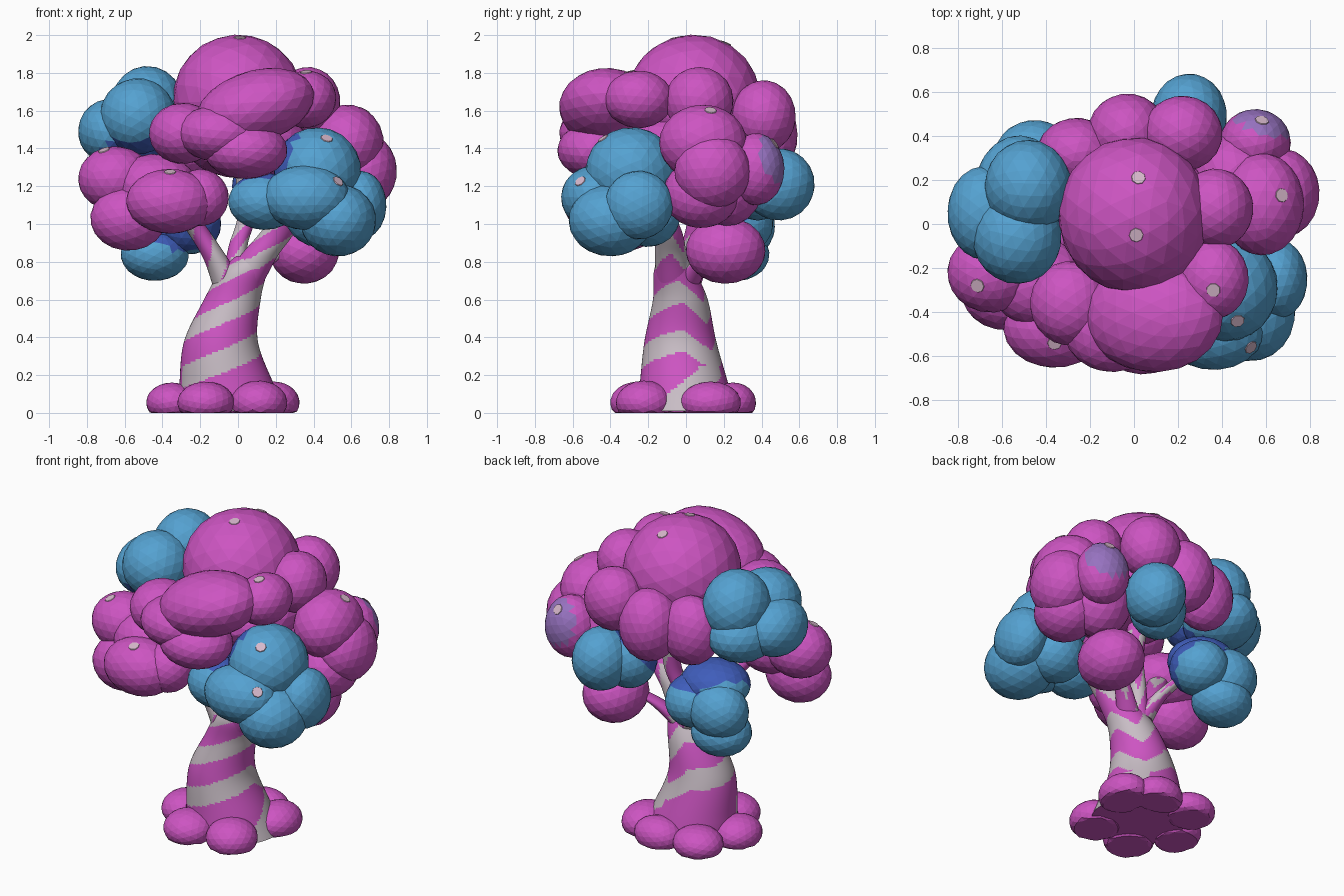
import bpy, bmesh, math, random
from math import cos, sin, tau
from mathutils import Matrix, Vector, Euler
from mathutils.bvhtree import BVHTree

random.seed(4)
if "Cube" in bpy.data.objects:
    bpy.data.objects.remove(bpy.data.objects["Cube"], do_unlink=True)


def material(name, r, g, b):
    m = bpy.data.materials.new(name)
    m.use_nodes = True
    m.diffuse_color = (r, g, b, 1)
    m.node_tree.nodes["Principled BSDF"].inputs["Base Color"].default_value = (r, g, b, 1)
    return m


MAGENTA = material("magenta", 0.61, 0.09, 0.54)
BLUE = material("sky blue", 0.09, 0.36, 0.64)
DARK = material("deep blue", 0.05, 0.11, 0.50)
PURPLE = material("soft purple", 0.31, 0.17, 0.53)
PALE = material("pale grey", 0.58, 0.51, 0.56)
SPOT = material("pale pink", 0.68, 0.48, 0.60)


def finish(bm, name, mats):
    mesh = bpy.data.meshes.new(name)
    bm.to_mesh(mesh)
    bm.free()
    for m in mats:
        mesh.materials.append(m)
    obj = bpy.data.objects.new(name, mesh)
    bpy.context.collection.objects.link(obj)
    return obj


def lobe(bm, centre, radii, tilt=0):
    # faceted ellipsoid with a random facet direction, tilted about y
    spin = Euler([random.uniform(0, tau) for _ in range(3)]).to_matrix().to_4x4()
    shape = (Matrix.Translation(centre) @ Matrix.Rotation(-tilt, 4, "Y")
             @ Matrix.Diagonal((*radii, 1)) @ spin)
    return bmesh.ops.create_icosphere(bm, subdivisions=3, radius=1.01, matrix=shape)["verts"]


foliage_points, foliage_faces = [], []


def clump(name, lobes, mats, patch=None):
    # rounded lobes; faces inside the patch sphere take the second colour
    bm = bmesh.new()
    for x, y, z, rx, ry, rz, *tilt in lobes:
        lobe(bm, (x, y, z), (rx, ry, rz), *tilt)
    bm.verts.index_update()
    start = len(foliage_points)
    foliage_points.extend(v.co.copy() for v in bm.verts)
    for f in bm.faces:
        foliage_faces.append([start + v.index for v in f.verts])
        if patch and (f.calc_center_median() - Vector(patch[:3])).length < patch[3]:
            f.material_index = 1
    finish(bm, name, mats)


# Foliage: magenta crown with its skirt of lobes
clump("crown", [
    (0, .04, 1.67, .34, .35, .33),
    (.09, -.42, 1.62, .32, .25, .19, .3), (.36, -.25, 1.66, .16, .18, .15, .3),
    (-.29, -.36, 1.48, .18, .19, .16), (-.1, -.47, 1.48, .22, .2, .15),
    (.04, -.48, 1.39, .22, .2, .15)], [MAGENTA])
clump("crown_skirt", [
    (.37, .07, 1.65, .17, .18, .18),
    (.22, .41, 1.57, .18, .17, .19), (-.03, .41, 1.47, .18, .18, .22),
    (-.26, .32, 1.46, .18, .16, .21), (.05, 0, 1.42, .33, .35, .18)], [MAGENTA])

# Foliage: magenta side clumps
clump("left_clump", [
    (.58, .09, 1.43, .19, .23, .2), (.58, .08, 1.16, .18, .2, .18),
    (.67, .14, 1.28, .17, .2, .2), (.55, .37, 1.29, .16, .15, .19),
    (.45, .22, 1.25, .2, .2, .26)], [MAGENTA, PURPLE], (.61, .53, 1.36, .16))
clump("left_low_clump", [(.35, .21, .86, .185, .21, .175)], [MAGENTA])
clump("right_front_clump", [
    (-.65, -.22, 1.24, .195, .18, .17), (-.58, -.31, 1.03, .2, .17, .17),
    (-.36, -.47, 1.12, .23, .18, .17), (-.2, -.42, 1.14, .15, .15, .15),
    (-.44, -.26, 1.2, .22, .2, .17)], [MAGENTA])

# Foliage: blue clumps with deep blue inner sides
clump("left_front_blue", [
    (.42, -.29, 1.28, .23, .24, .23), (.14, -.39, 1.12, .19, .17, .15),
    (.36, -.48, 1.14, .23, .18, .17), (.53, -.4, 1.02, .2, .22, .19),
    (.65, -.25, 1.1, .135, .18, .18), (.43, -.2, 1.05, .18, .17, .17)],
    [BLUE, DARK], (.1, -.28, 1.38, .25))
clump("right_upper_blue", [
    (-.48, .17, 1.62, .195, .21, .215), (-.53, -.06, 1.57, .2, .21, .2),
    (-.68, .05, 1.49, .165, .21, .17), (-.52, .16, 1.46, .2, .24, .17)],
    [BLUE, DARK], (-.53, -.06, 1.28, .23))
clump("right_back_blue", [
    (-.44, .27, .84, .18, .17, .14), (-.45, .31, .99, .18, .16, .17),
    (-.26, .28, 1.0, .17, .18, .16), (-.35, .2, 1.1, .21, .19, .14)],
    [BLUE, DARK], (-.26, .12, 1.14, .29))
clump("back_blue", [
    (.25, .49, 1.21, .17, .19, .19), (.14, .38, 1.2, .17, .16, .18)],
    [BLUE, DARK], (.1, .25, 1.3, .23))

# Pale spots lying on the upper foliage
canopy = BVHTree.FromPolygons(foliage_points, foliage_faces)
bm = bmesh.new()
for x, y in [(.02, .21), (.01, -.05), (-.71, -.28), (-.36, -.54), (.36, -.3),
             (.67, .13), (.58, .47), (.47, -.44), (.53, -.56)]:
    hit, normal, _, _ = canopy.ray_cast(Vector((x, y, 3)), Vector((0, 0, -1)))
    if hit:
        turn = normal.to_track_quat("Z", "Y").to_matrix().to_4x4()
        bmesh.ops.create_cone(bm, cap_ends=True, segments=8, radius1=.033, radius2=.031,
                              depth=.004, matrix=Matrix.Translation(hit + normal * .001) @ turn)
finish(bm, "foliage_spots", [SPOT])


def blend(a, b, c, d, t):
    # smooth interpolation through rings
    return [.5 * (2 * q + (r - p) * t + (2 * p - 5 * q + 4 * r - s) * t * t
                  + (3 * q - p - 3 * r + s) * t ** 3) for p, q, r, s in zip(a, b, c, d)]


def striped(t, z):
    # spiral stripe that sags behind, with one steep band on the foot
    if z < .25 and .1 < t < .8:
        return t < .42 and abs(z - 1.1 * (t - .17)) < .08
    rise = .26 * t + .04 * sin(tau * t) - .14 * max(0, 1 - abs(t - .4) / .14)
    wave = (z - rise - .275) / .26
    return abs(wave - round(wave)) < .23


def wood(name, rings, steps, sides):
    # lofted limb with the stripe rule for its colour
    path = [rings[0]] + rings + [rings[-1]]
    bm = bmesh.new()
    loops = []
    for i in range(len(rings) - 1):
        last = i == len(rings) - 2
        for k in range(steps + last):
            x, y, z, rx, ry = blend(*path[i:i + 4], k / steps)
            loops.append([bm.verts.new((x + rx * sin(tau * j / sides),
                                        y - ry * cos(tau * j / sides), z))
                          for j in range(sides)])
    for low, high in zip(loops, loops[1:]):
        for j in range(sides):
            n = (j + 1) % sides
            f = bm.faces.new((low[j], low[n], high[n], high[j]))
            f.material_index = int(striped((j + .5) / sides, f.calc_center_median().z))
    bm.faces.new(loops[0][::-1])
    bm.faces.new(loops[-1])
    obj = finish(bm, name, [MAGENTA, PALE])
    for p in obj.data.polygons:
        p.use_smooth = len(p.vertices) == 4


# Trunk and branches
wood("trunk", [
    (-.03, 0, .01, .28, .26), (-.06, -.01, .15, .25, .235), (-.09, -.03, .38, .195, .19),
    (-.03, -.03, .6, .15, .145), (.03, -.06, .75, .125, .11), (.08, -.06, .83, .09, .08)], 20, 80)
wood("left_branch", [
    (.02, -.06, .68, .11, .1), (.11, -.08, .83, .1, .085), (.22, -.1, .97, .09, .075),
    (.36, -.2, 1.2, .07, .07)], 12, 40)
wood("right_branch", [
    (-.04, -.04, .66, .09, .1), (-.12, -.07, .82, .065, .075), (-.23, -.1, .99, .06, .065),
    (-.38, -.22, 1.2, .06, .06)], 12, 40)
wood("middle_branch", [
    (-.02, 0, .68, .07, .08), (0, .03, .88, .05, .055), (.05, .07, 1.08, .05, .055),
    (.03, .1, 1.45, .07, .07)], 12, 32)
wood("right_back_branch", [
    (-.04, .01, .68, .07, .07), (-.12, .09, .84, .045, .05), (-.25, .2, 1, .04, .04)], 8, 24)
wood("left_back_branch", [
    (.04, 0, .68, .07, .07), (.15, .08, .8, .05, .05), (.3, .17, .9, .04, .04)], 8, 24)

# Rounded roots with flat undersides
bm = bmesh.new()
for x, y, rx, ry, rz in [(-.35, -.03, .135, .15, .105), (-.17, -.25, .15, .15, .11),
                         (.11, -.22, .15, .15, .115), (.19, .13, .135, .16, .11),
                         (.02, .25, .15, .12, .105), (-.24, .22, .15, .14, .1)]:
    for v in lobe(bm, (x, y, .055), (rx, ry, rz)):
        v.co.z = max(v.co.z, 0)
finish(bm, "roots", [MAGENTA])
